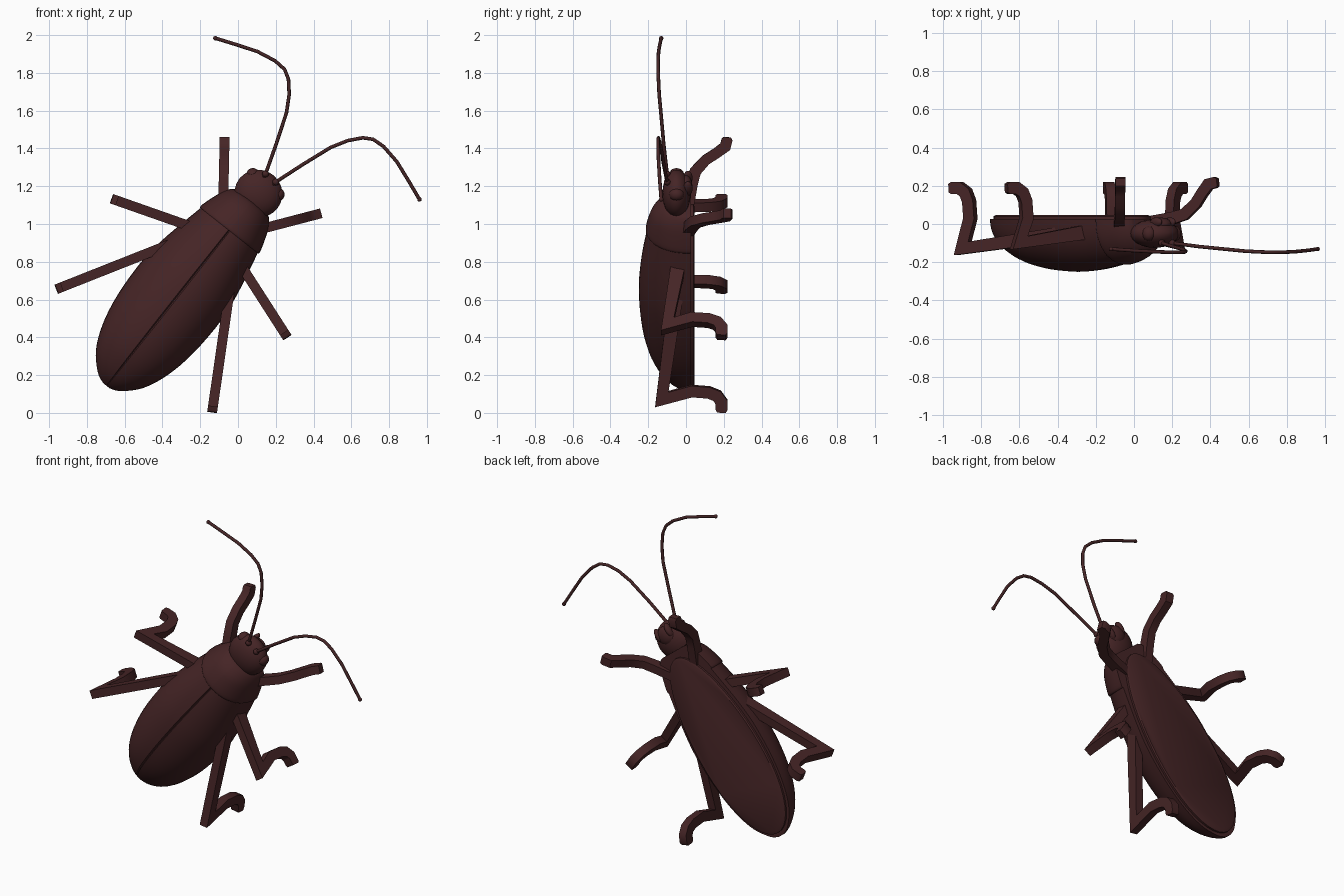
import bpy, bmesh, math
from mathutils import Vector

if "Cube" in bpy.data.objects:
    bpy.data.objects.remove(bpy.data.objects["Cube"])

mat = bpy.data.materials.new("dark_brown")
mat.diffuse_color = (0.06, 0.018, 0.019, 1)
mat.use_nodes = True
mat.node_tree.nodes["Principled BSDF"].inputs["Base Color"].default_value = mat.diffuse_color

# Body frame: s runs along the body to the head, t to its right, y stays world depth
U, V, O = (0.62, 0.785), (0.785, -0.62), (-0.205, 0.765)


def P(s, t, y):
    return Vector((O[0] + U[0] * s + V[0] * t, y, O[1] + U[1] * s + V[1] * t))


def loft(name, rings, angle=35):
    """Skin closed rings of equal length and cap both ends."""
    bm = bmesh.new()
    rows = [[bm.verts.new(p) for p in r] for r in rings]
    n = len(rows[0])
    for a, b in zip(rows, rows[1:]):
        for i in range(n):
            bm.faces.new((a[i], a[(i + 1) % n], b[(i + 1) % n], b[i]))
    bm.faces.new(rows[0])
    bm.faces.new(rows[-1])
    bmesh.ops.recalc_face_normals(bm, faces=bm.faces)
    me = bpy.data.meshes.new(name)
    bm.to_mesh(me)
    bm.free()
    me.materials.append(mat)
    ob = bpy.data.objects.new(name, me)
    bpy.context.collection.objects.link(ob)
    bpy.ops.object.select_all(action='DESELECT')
    ob.select_set(True)
    bpy.context.view_layer.objects.active = ob
    bpy.ops.object.shade_smooth_by_angle(angle=math.radians(angle))
    return ob


def smooth(pts, k=3):
    """Catmull-Rom interpolation of a list of tuples."""
    q = [Vector(p) for p in pts]
    out = []
    for i in range(len(q) - 1):
        a, b, c, d = q[max(i - 1, 0)], q[i], q[i + 1], q[min(i + 2, len(q) - 1)]
        for j in range(k):
            u = j / k
            out.append(0.5 * (2 * b + (c - a) * u + (2 * a - 5 * b + 4 * c - d) * u * u
                              + (3 * b - a - 3 * c + d) * u ** 3))
    return out + [q[-1]]


def dome(s, w, top, base, groove=0.0):
    """Arched cross-section, with an optional groove along the middle."""
    half = [math.pi / 2 * i / 10 for i in range(10)] + [math.pi / 2 - 0.025]
    angs = half + [math.pi / 2] + [math.pi - a for a in reversed(half)]
    ring = []
    for a in angs:
        c, h = math.cos(a), math.sin(a) ** 0.88
        y = base + (top - base) * h
        if abs(c) < 1e-6:
            y += groove
        ring.append(P(s, w * c, y))
    return ring


# Wing cases: (position, half width, top depth)
shell = [(-0.792, 0.022, -0.005), (-0.775, 0.065, -0.035), (-0.74, 0.108, -0.08),
         (-0.68, 0.16, -0.128), (-0.59, 0.204, -0.178), (-0.47, 0.238, -0.216),
         (-0.32, 0.258, -0.24), (-0.14, 0.262, -0.25), (0.0, 0.246, -0.243),
         (0.14, 0.218, -0.226), (0.28, 0.187, -0.2)]
loft("wing_cases", [dome(s, w, y, 0.027, 0.012) for s, w, y in smooth(shell)])

# Neck shield
shield = [(0.255, 0.196, -0.21), (0.27, 0.198, -0.213), (0.33, 0.18, -0.2),
          (0.39, 0.157, -0.178), (0.435, 0.128, -0.14), (0.45, 0.1, -0.11)]
loft("neck_shield", [dome(s, w, y, 0.027) for s, w, y in smooth(shield)])

# Flat belly plate
belly = []
for y, k in ((0.0, 0.95), (0.04, 0.95), (0.046, 0.92)):
    belly.append([P(-0.18 + 0.62 * k * math.cos(a), 0.255 * k * math.sin(a)
                    * (1 - 0.1 * math.cos(a)), y)
                  for a in [math.tau * i / 48 for i in range(48)]])
loft("belly", belly)


def ellipsoid(name, c, r, n=24, m=12):
    rings = []
    for i in range(m + 1):
        a = math.pi * (0.02 + 0.96 * i / m)
        rings.append([P(c[0] - r[0] * math.cos(a),
                        c[1] + r[1] * math.sin(a) * math.cos(math.tau * j / n),
                        c[2] + r[2] * math.sin(a) * math.sin(math.tau * j / n))
                      for j in range(n)])
    return loft(name, rings, 60)


# Head with mouth underneath
ellipsoid("head", (0.505, 0, -0.05), (0.125, 0.128, 0.075))
ellipsoid("mouth", (0.55, 0, 0.0), (0.06, 0.065, 0.035), 16, 8)


def leg(name, side, tip, hip, path, width=0.026):
    """Flat-sided leg: path holds (distance from tip, depth, half thickness)."""
    tip, hip = Vector(tip), Vector(hip)
    d = (hip - tip).normalized()
    lat = Vector((-d.y, d.x))
    pts = [Vector((p[0], p[1])) for p in path]
    pts[-1].x = (hip - tip).length
    rings = []
    for i, p in enumerate(pts):
        a = (p - pts[i - 1]).normalized() if i else (pts[1] - p).normalized()
        b = (pts[i + 1] - p).normalized() if i < len(pts) - 1 else a
        tan = (a + b).normalized()
        off = Vector((-tan.y, tan.x)) * path[i][2] / max(tan.dot(a), 0.6)
        ring = []
        for e, f in ((1, 1), (1, -1), (-1, -1), (-1, 1)):
            q = p + off * e
            st = tip + d * q.x + lat * width * f
            ring.append(P(st.x, st.y * side, q.y))
        rings.append(ring)
    loft(name, rings, 40)


def bent(knee, hip_y):
    return [(0, 0.187, 0.022), (0.014, 0.188, 0.031), (0.055, 0.188, 0.031),
            (0.088, 0.165, 0.03), (0.106, 0.12, 0.03), (0.113, 0.03, 0.03),
            (0.07, knee, 0.032), (1, hip_y, 0.04)]


front = [(0, 0.218, 0.02), (0.014, 0.217, 0.029), (0.05, 0.208, 0.029),
         (0.085, 0.16, 0.028), (0.12, 0.105, 0.028), (0.18, 0.05, 0.03),
         (0.25, 0.03, 0.032), (1, 0.005, 0.035)]

# Antenna path in world x, depth, z for the right side
feeler = [(0.175, -0.09, 1.2), (0.2, -0.1, 1.222), (0.34, -0.118, 1.313),
          (0.49, -0.133, 1.405), (0.58, -0.142, 1.441), (0.66, -0.146, 1.456),
          (0.715, -0.148, 1.448), (0.77, -0.148, 1.41), (0.84, -0.145, 1.33),
          (0.9, -0.139, 1.232), (0.96, -0.131, 1.13)]

for side, word in ((1, "right"), (-1, "left")):
    leg("rear_leg_" + word, side, (-0.555, 0.525), (0.097, 0.147), bent(-0.128, -0.035))
    leg("middle_leg_" + word, side, (0.002, 0.592), (0.171, 0.1), bent(-0.098, -0.03))
    leg("front_leg_" + word, side, (0.628, 0.325), (0.33, 0.1), front)

    # Eyes and mouth feelers
    ellipsoid("eye_" + word, (0.565, side * 0.085, -0.05), (0.035, 0.035, 0.04), 14, 8)
    ellipsoid("jaw_" + word, (0.575, side * 0.045, 0.01), (0.045, 0.018, 0.025), 12, 8)

    # Antennae with a small socket and tip bead
    line = []
    for x, y, z in feeler:
        dx, dz = x - O[0], z - O[1]
        line.append((dx * U[0] + dz * U[1], side * (dx * V[0] + dz * V[1]), y))
    ellipsoid("antenna_socket_" + word, line[1], (0.018, 0.018, 0.018), 12, 8)
    ellipsoid("antenna_tip_" + word, line[-1], (0.012, 0.012, 0.012), 10, 6)
    pts = [P(*q) for q in line]
    rings = []
    for i, p in enumerate(pts):
        tan = (pts[min(i + 1, len(pts) - 1)] - pts[max(i - 1, 0)]).normalized()
        a = tan.cross(Vector((0, 1, 0))).normalized()
        b = tan.cross(a)
        rings.append([p + 0.0095 * (a * math.cos(k * math.tau / 8) + b * math.sin(k * math.tau / 8))
                      for k in range(8)])
    loft("antenna_" + word, rings, 50)
